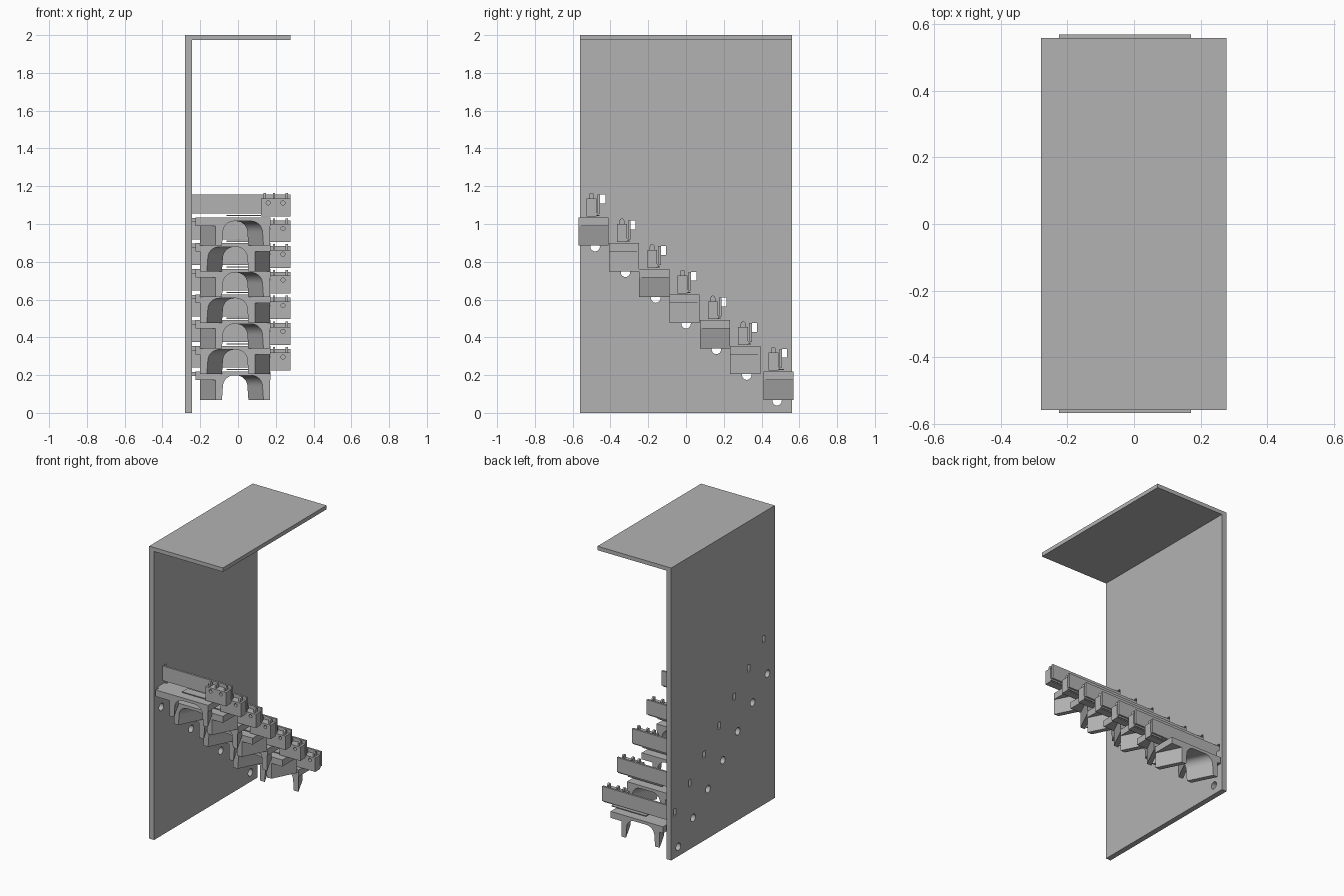
import bpy, bmesh, math
from mathutils import Matrix

if "Cube" in bpy.data.objects:
    bpy.data.objects.remove(bpy.data.objects["Cube"])

grey = bpy.data.materials.new("plain grey")
grey.use_nodes = True
grey.diffuse_color = (0.45, 0.45, 0.45, 1)
grey.node_tree.nodes["Principled BSDF"].inputs["Base Color"].default_value = (0.45, 0.45, 0.45, 1)

COUNT, STEP_Y, STEP_Z = 7, 0.1605, -0.136


def finish(bm, name):
    bmesh.ops.recalc_face_normals(bm, faces=bm.faces)
    mesh = bpy.data.meshes.new(name)
    bm.to_mesh(mesh)
    bm.free()
    mesh.materials.append(grey)
    obj = bpy.data.objects.new(name, mesh)
    bpy.context.collection.objects.link(obj)
    return obj


def add_box(bm, x, y, z):
    verts = bmesh.ops.create_cube(bm, size=1)["verts"]
    for v in verts:
        for k, (lo, hi) in enumerate((x, y, z)):
            v.co[k] = lo if v.co[k] < 0 else hi


def add_cylinder(bm, centre, radius, length, axis, sides=24):
    turn = Matrix.Rotation(math.pi / 2, 4, "Y" if axis == "X" else "X")
    bmesh.ops.create_cone(bm, cap_ends=True, segments=sides, radius1=radius, radius2=radius,
                          depth=length, matrix=Matrix.Translation(centre) @ turn)


def cut(obj, cutter):
    mod = obj.modifiers.new("cut", "BOOLEAN")
    mod.operation, mod.solver, mod.object = "DIFFERENCE", "EXACT", cutter
    bpy.context.view_layer.update()
    graph = bpy.context.evaluated_depsgraph_get()
    result = bpy.data.meshes.new_from_object(obj.evaluated_get(graph))
    obj.modifiers.clear()
    obj.data = result
    bpy.data.objects.remove(cutter)


def smooth(obj):
    bpy.ops.object.select_all(action="DESELECT")
    obj.select_set(True)
    bpy.context.view_layer.objects.active = obj
    bpy.ops.object.shade_smooth_by_angle(angle=math.radians(30))


def saddle(name, y, z, lean):
    """Arched bracket whose legs and arch drift sideways from front to back."""
    def arc(cx, cz, r, start, end, n=8):
        return [(cx + r * math.cos(math.radians(start + (end - start) * k / n)),
                 cz + r * math.sin(math.radians(start + (end - start) * k / n))) for k in range(n + 1)]

    fillet = 0.06
    arch = arc(-0.12 + fillet, 0.01, fillet, 180, 90) + arc(0.09 - fillet, 0.01, fillet, 90, 0)
    legs = [(-0.16, 0.045), (-0.16, -0.06), (-0.125, -0.06)] + arch \
        + [(0.095, -0.06), (0.13, -0.06), (0.13, 0.045)]
    plate_left, plate_right = [(-0.225, 0.09), (-0.225, 0.045)], [(0.172, 0.045), (0.172, 0.09)]
    # flat plate outline stays put while the legs shift
    bm = bmesh.new()
    loops = []
    for side in (-1, 1):
        shift = side * lean
        points = plate_left + [(px + shift, pz - 0.06 + 0.06) for px, pz in legs] + plate_right
        loops.append([bm.verts.new((px, y + side * 0.08, z + pz - 0.055)) for px, pz in points])
    bm.faces.new(loops[0])
    bm.faces.new(loops[1])
    n = len(loops[0])
    for k in range(n):
        j = (k + 1) % n
        bm.faces.new((loops[0][k], loops[0][j], loops[1][j], loops[1][k]))
    # mounting tab and raised strip on the plate
    add_box(bm, (-0.245, -0.22), (y - 0.04, y + 0.04), (z + 0.01, z + 0.033))
    add_box(bm, (-0.06, 0.2), (y - 0.03, y + 0.03), (z + 0.042, z + 0.048))
    return finish(bm, name)


def terminal(number, y, z):
    """Upright rail with a two-lug housing at its outer end."""
    bm = bmesh.new()
    add_box(bm, (-0.245, 0.278), (y + 0.032, y + 0.046), (z + 0.055, z + 0.155))
    finish(bm, f"rail_{number}")

    bm = bmesh.new()
    add_box(bm, (0.122, 0.278), (y - 0.026, y + 0.026), (z + 0.04, z + 0.135))
    housing = finish(bm, f"housing_{number}")
    bm = bmesh.new()
    for x in (0.16, 0.238):
        add_cylinder(bm, (x, y, z + 0.112), 0.011, 0.2, "Y", 16)
        # open channel behind each lug
        add_box(bm, (x - 0.013, x + 0.013), (y + 0.012, y + 0.05), (z + 0.06, z + 0.15))
    cut(housing, finish(bm, "housing_cutter"))

    bm = bmesh.new()
    add_box(bm, (0.122, 0.278), (y + 0.02, y + 0.034), (z + 0.045, z + 0.06))
    for x in (0.142, 0.19, 0.258):
        add_box(bm, (x - 0.006, x + 0.006), (y - 0.013, y + 0.013), (z + 0.13, z + 0.152))
        add_cylinder(bm, (x, y, z + 0.152), 0.013, 0.012, "X", 16)
    lugs = finish(bm, f"lugs_{number}")
    smooth(lugs)


# back panel and cover
bm = bmesh.new()
add_box(bm, (-0.28, -0.243), (-0.56, 0.56), (0, 1.973))
panel = finish(bm, "side_panel")
bm = bmesh.new()
add_box(bm, (-0.28, 0.278), (-0.56, 0.56), (1.973, 2))
finish(bm, "top_cover")

# round holes and narrow slots through the panel
bm = bmesh.new()
for i in range(COUNT):
    dy, dz = i * STEP_Y, i * STEP_Z
    add_cylinder(bm, (-0.26, -0.481 + dy, 0.88 + dz), 0.025, 0.2, "X")
    add_box(bm, (-0.36, -0.16), (-0.454 + dy, -0.427 + dy), (1.108 + dz, 1.155 + dz))
cut(panel, finish(bm, "panel_cutter"))
smooth(panel)

# descending row of brackets and terminals
for i in range(COUNT):
    dy, dz = i * STEP_Y, i * STEP_Z
    nudge = 0.016 if i == COUNT - 1 else 0
    bracket = saddle(f"saddle_{i + 1}", -0.489 + dy + nudge, 1.0 + dz, 0.04 * (1 if i % 2 else -1))
    smooth(bracket)
    terminal(i + 1, -0.5 + dy, 1.0 + dz)
